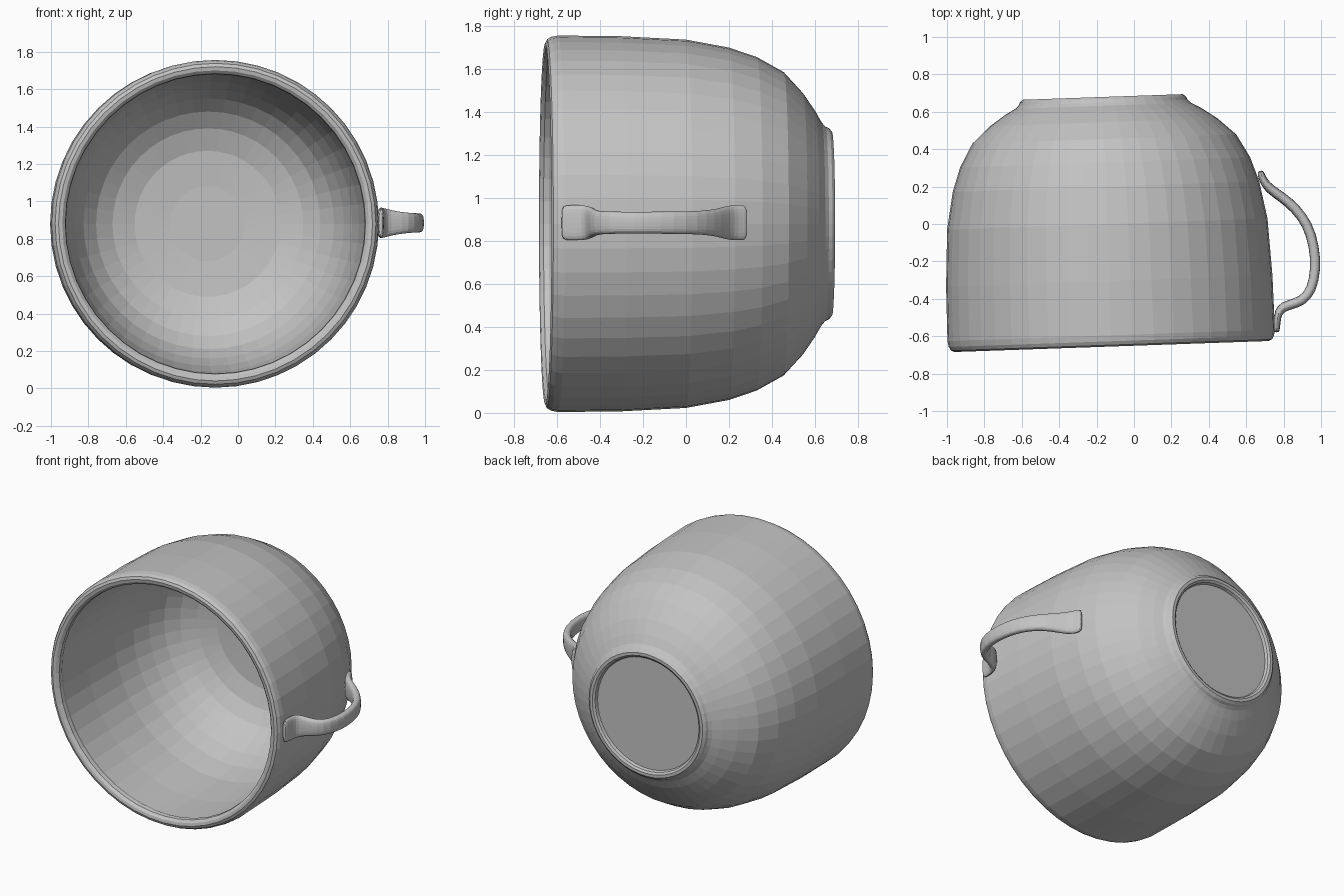
import bpy
import bmesh
from math import cos, sin, pi, radians, copysign
from mathutils import Vector, Matrix

default = bpy.data.objects.get("Cube")
if default:
    bpy.data.objects.remove(default, do_unlink=True)

# One plain grey for the whole cup
grey = bpy.data.materials.new("plain_grey")
grey.use_nodes = True
GREY = (0.55, 0.55, 0.55, 1)
grey.diffuse_color = GREY
grey.node_tree.nodes["Principled BSDF"].inputs["Base Color"].default_value = GREY


def loft(name, rings):
    """Skin a list of equal-sized vertex rings and cap both ends."""
    bm = bmesh.new()
    loops = [[bm.verts.new(p) for p in ring] for ring in rings]
    n = len(loops[0])
    for a, b in zip(loops, loops[1:]):
        for i in range(n):
            j = (i + 1) % n
            bm.faces.new((a[i], a[j], b[j], b[i]))
    bm.faces.new(loops[0])
    bm.faces.new(loops[-1])
    bmesh.ops.recalc_face_normals(bm, faces=bm.faces)
    mesh = bpy.data.meshes.new(name)
    bm.to_mesh(mesh)
    bm.free()
    obj = bpy.data.objects.new(name, mesh)
    bpy.context.collection.objects.link(obj)
    mesh.materials.append(grey)
    return obj


# Cup body: (radius, distance from the rim), inner floor -> rim -> foot -> recess
inner = [(0.20, 1.235), (0.39, 1.22), (0.51, 1.18), (0.60, 1.12), (0.67, 1.04),
         (0.72, 0.94), (0.76, 0.82), (0.79, 0.65), (0.807, 0.35), (0.81, 0.07)]
rim = [(0.80, 0.045), (0.803, 0.02), (0.82, 0.004), (0.84, 0.0),
       (0.858, 0.008), (0.87, 0.028), (0.876, 0.06)]
outer = [(0.873, 0.35), (0.857, 0.655), (0.82, 0.855), (0.776, 0.985),
         (0.706, 1.11), (0.608, 1.20), (0.525, 1.257), (0.47, 1.288)]
foot = [(0.452, 1.305), (0.444, 1.322), (0.428, 1.335), (0.408, 1.335),
        (0.394, 1.325), (0.388, 1.305)]
SIDES = 48
angles = [2 * pi * i / SIDES for i in range(SIDES)]
place = Matrix.Translation((-0.12, -0.655, 0.88)) @ Matrix.Rotation(radians(2), 4, "Z")
loft("cup_body", [[place @ Vector((r * cos(a), h, r * sin(a))) for a in angles]
                  for r, h in inner + rim + outer + foot])

# Handle: (x, y, half width, half thickness) from the rim pad to the upper pad
path = [(0.763, -0.58, 0.072, 0.012), (0.763, -0.565, 0.084, 0.018),
        (0.765, -0.50, 0.085, 0.020), (0.78, -0.452, 0.081, 0.027),
        (0.83, -0.432, 0.067, 0.028), (0.90, -0.412, 0.056, 0.028),
        (0.95, -0.355, 0.053, 0.028), (0.973, -0.24, 0.052, 0.028),
        (0.964, -0.12, 0.053, 0.028), (0.93, -0.005, 0.054, 0.028),
        (0.865, 0.083, 0.057, 0.028), (0.79, 0.145, 0.066, 0.028),
        (0.72, 0.19, 0.081, 0.027), (0.69, 0.235, 0.085, 0.022),
        (0.678, 0.27, 0.084, 0.020), (0.674, 0.285, 0.072, 0.012)]


def rounded(t):
    """Point on a squarish oval."""
    return [copysign(abs(f(t)) ** 0.7, f(t)) for f in (cos, sin)]


rings = []
for i, (x, y, wide, thick) in enumerate(path):
    a, b = path[max(i - 1, 0)], path[min(i + 1, len(path) - 1)]
    side = Vector((b[1] - a[1], a[0] - b[0], 0)).normalized()
    section = [rounded(2 * pi * k / 12) for k in range(12)]
    rings.append([Vector((x, y, 0.885)) + side * thick * u + Vector((0, 0, wide * v))
                  for u, v in section])
handle = loft("handle", rings)
handle.modifiers.new("rounding", "SUBSURF").levels = 1
handle.modifiers["rounding"].render_levels = 1
